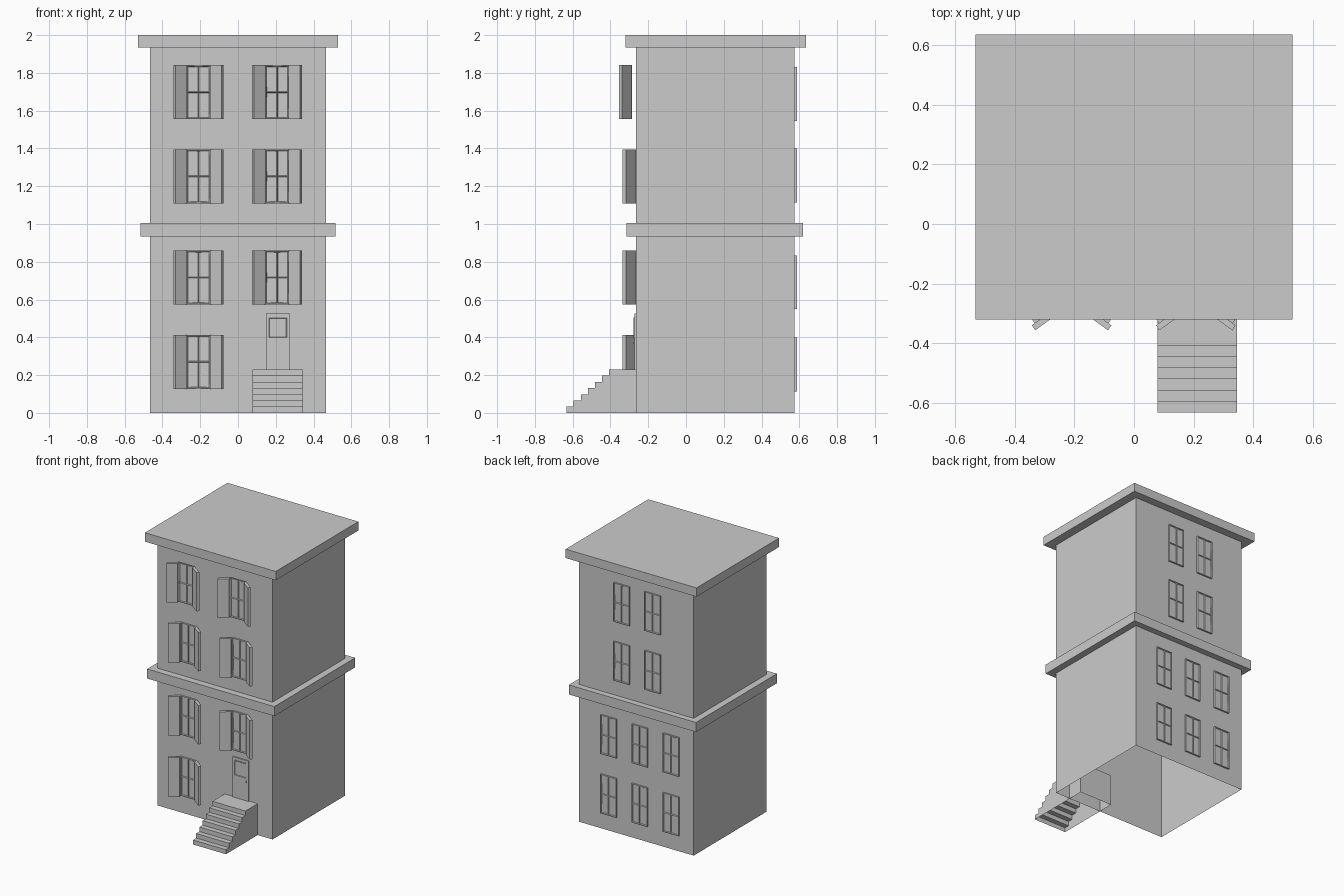
import bpy, bmesh
from math import radians
from mathutils import Matrix, Vector

if "Cube" in bpy.data.objects:
    bpy.data.objects.remove(bpy.data.objects["Cube"])

WALL_X, FRONT, BACK = 0.465, -0.265, 0.575


def finish(name, bm):
    bmesh.ops.recalc_face_normals(bm, faces=bm.faces)
    me = bpy.data.meshes.new(name)
    bm.to_mesh(me)
    bm.free()
    return place(name, me)


def place(name, me, loc=(0, 0, 0), turn=0):
    ob = bpy.data.objects.new(name, me)
    ob.location = loc
    ob.rotation_euler.z = radians(turn)
    bpy.context.collection.objects.link(ob)
    return ob


def box(name, x0, x1, y0, y1, z0, z1, open_bottom=False):
    bm = bmesh.new()
    mat = Matrix.Translation(((x0 + x1) / 2, (y0 + y1) / 2, (z0 + z1) / 2)) @ \
        Matrix.Diagonal((x1 - x0, y1 - y0, z1 - z0, 1))
    bmesh.ops.create_cube(bm, size=1, matrix=mat)
    if open_bottom:
        low = [f for f in bm.faces if f.calc_center_median().z < z0 + 1e-4]
        bmesh.ops.delete(bm, geom=low, context='FACES_ONLY')
    return finish(name, bm)


def prism(name, profile, direction, open_low=False):
    """Extrude a closed 3D profile; optionally drop the faces on the ground."""
    bm = bmesh.new()
    face = bm.faces.new([bm.verts.new(p) for p in profile])
    new = bmesh.ops.extrude_face_region(bm, geom=[face], use_keep_orig=True)['geom']
    verts = [g for g in new if isinstance(g, bmesh.types.BMVert)]
    bmesh.ops.translate(bm, verts=verts, vec=Vector(direction))
    if open_low:
        low = [f for f in bm.faces if all(v.co.z < 1e-4 for v in f.verts)]
        bmesh.ops.delete(bm, geom=low, context='FACES_ONLY')
    return finish(name, bm)


def panelled(name, cols, rows, w, h, depth, rim, bar, sink):
    """Slab facing -y, back on y = 0, with a grid of sunken panes."""
    bm = bmesh.new()
    bmesh.ops.create_grid(bm, x_segments=cols, y_segments=rows, size=0.5)
    bmesh.ops.scale(bm, vec=(w, h, 1), verts=bm.verts)
    panes = bm.faces[:]
    edge = [e for e in bm.edges if e.is_boundary]
    back = bmesh.ops.extrude_edge_only(bm, edges=edge)['geom']
    bmesh.ops.translate(bm, vec=(0, 0, -depth),
                        verts=[g for g in back if isinstance(g, bmesh.types.BMVert)])
    bmesh.ops.holes_fill(bm, edges=[e for e in bm.edges if e.is_boundary], sides=0)
    bmesh.ops.recalc_face_normals(bm, faces=bm.faces)
    bmesh.ops.inset_region(bm, faces=panes, thickness=rim)
    bmesh.ops.inset_individual(bm, faces=panes, thickness=bar, depth=-sink)
    bmesh.ops.translate(bm, verts=bm.verts, vec=(0, 0, depth))
    bmesh.ops.rotate(bm, verts=bm.verts, matrix=Matrix.Rotation(radians(90), 3, 'X'))
    me = bpy.data.meshes.new(name)
    bm.to_mesh(me)
    bm.free()
    return me


# Walls, mid cornice and roof
box("lower_walls", -WALL_X, WALL_X, FRONT, BACK, 0, 0.935, open_bottom=True)
box("upper_walls", -WALL_X, WALL_X, FRONT, BACK, 1.0, 1.935)
box("mid_cornice", -0.515, 0.515, -0.315, 0.62, 0.935, 1.005)
box("roof_slab", -0.53, 0.53, -0.32, 0.635, 1.935, 2.0)

# Windows with two by two panes
H = 0.285
window = panelled("window", 2, 2, 0.128, H, 0.012, 0.006, 0.005, 0.006)


# Front windows with splayed shutters; the top row stands off the wall
def front_window(x, z, y):
    place("front_window", window, (x, y, z))
    for side in (-1, 1):
        outline = [(0.061, 0), (0.133, -0.053), (0.122, -0.07), (0.061, -0.026)]
        prism("shutter", [(x + side * px, y + py, z - H / 2) for px, py in outline],
              (0, 0, H))


for z, y in ((0.27, FRONT), (0.717, FRONT), (1.252, FRONT), (1.698, FRONT - 0.021)):
    front_window(-0.209, z, y)
    if z > 0.5:
        front_window(0.207, z, y)

# Back windows: three columns below, two above
for rows, cols in (((0.257, 0.692), (-0.285, -0.032, 0.22)),
                   ((1.257, 1.688), (-0.135, 0.115))):
    for z in rows:
        for x in cols:
            place("back_window", window, (x, BACK, z), 180)

# Door leaf with a sunken upper light and a small handle
door_x = 0.211
box("door", door_x - 0.064, door_x + 0.064, FRONT - 0.008, FRONT, 0.23, 0.525)
light = panelled("door_light", 1, 1, 0.1, 0.11, 0.004, 0.004, 0.004, 0.003)
place("door_light", light, (door_x, FRONT - 0.008, 0.45))
box("door_handle", 0.252, 0.262, FRONT - 0.014, FRONT - 0.008, 0.365, 0.375)

# Entrance stairs: seven steps, hollow underneath, running inside the wall
steps, tread, rise = 7, 0.0375, 0.23 / 7
profile = [(0.078, -0.632, 0)]
for i in range(steps):
    y = -0.632 + i * tread
    profile.append((0.078, y, (i + 1) * rise))
    if i < steps - 1:
        profile.append((0.078, y + tread, (i + 1) * rise))
profile += [(0.078, -0.15, 0.23), (0.078, -0.15, 0)]
prism("entrance_stairs", profile, (0.267, 0, 0), open_low=True)
